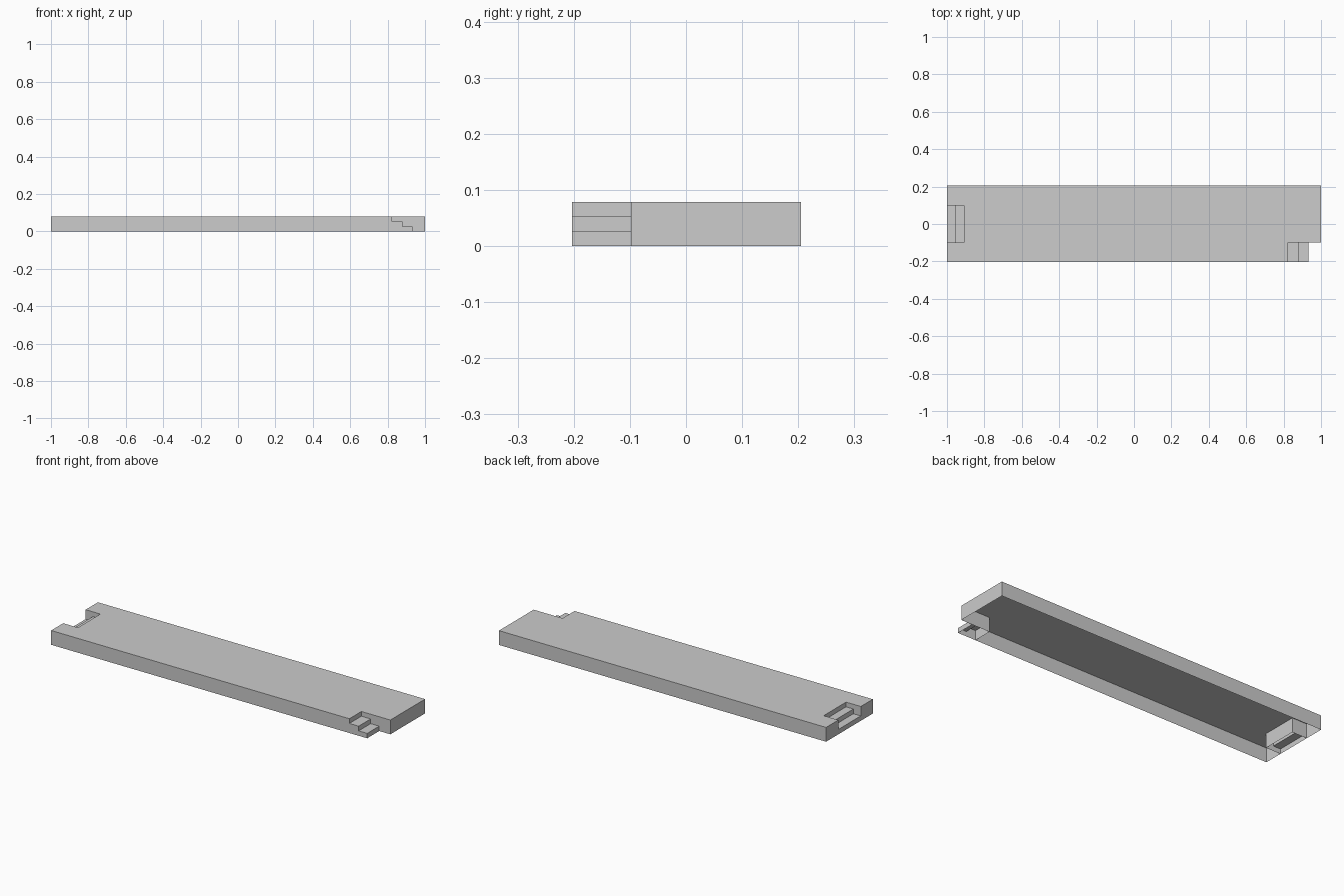
import bpy, bmesh

cube = bpy.data.objects.get("Cube")
if cube:
    bpy.data.objects.remove(cube, do_unlink=True)

concrete = bpy.data.materials.new("concrete_grey")
concrete.use_nodes = True
grey = (0.604, 0.604, 0.604, 1)
concrete.diffuse_color = grey
concrete.node_tree.nodes["Principled BSDF"].inputs["Base Color"].default_value = grey

H, STEP = 0.079, 0.026        # platform height, riser height
FRONT, BACK = -0.203, 0.205   # long edges
NOTCH = 0.098                 # half width of end stairs, inner edge of corner stairs


def finish(name, bm):
    mesh = bpy.data.meshes.new(name)
    bm.to_mesh(mesh)
    bm.free()
    mesh.materials.append(concrete)
    obj = bpy.data.objects.new(name, mesh)
    bpy.context.collection.objects.link(obj)


def open_shell(name, outline):
    """Flat top with walls down to the ground and no floor."""
    bm = bmesh.new()
    top = [bm.verts.new((x, y, H)) for x, y in outline]
    low = [bm.verts.new((x, y, 0)) for x, y in outline]
    bm.faces.new(top)
    for i in range(len(top)):
        j = (i + 1) % len(top)
        bm.faces.new((low[i], low[j], top[j], top[i]))
    finish(name, bm)


def stairs(name, edges, y0, y1, open_front):
    """Treads and risers falling along x, hollow below; edges run top to bottom."""
    bm = bmesh.new()
    profile = []
    for k in range(len(edges) - 1):
        z = H - STEP * (k + 1)
        profile += [(edges[k], z), (edges[k + 1], z)]
    profile.append((edges[-1], 0))
    near = [bm.verts.new((x, y0, z)) for x, z in profile]
    far = [bm.verts.new((x, y1, z)) for x, z in profile]
    for i in range(len(profile) - 1):
        quad = [near[i], near[i + 1], far[i + 1], far[i]]
        bm.faces.new(quad if edges[-1] > edges[0] else quad[::-1])
    if open_front:
        # exposed side cheek
        corner = bm.verts.new((edges[0], y0, 0))
        bm.faces.new([corner] + near[::-1])
    finish(name, bm)


# Platform with an end notch and a corner notch
open_shell("platform", [
    (-1, FRONT), (0.823, FRONT), (0.823, -NOTCH), (1, -NOTCH), (1, BACK), (-1, BACK),
    (-1, NOTCH), (-0.91, NOTCH), (-0.91, -NOTCH), (-1, -NOTCH)])

# Corner stairs and end stairs
stairs("corner_stairs", (0.823, 0.88, 0.932), FRONT, -NOTCH, True)
stairs("end_stairs", (-0.91, -0.955, -1), -NOTCH, NOTCH, False)
